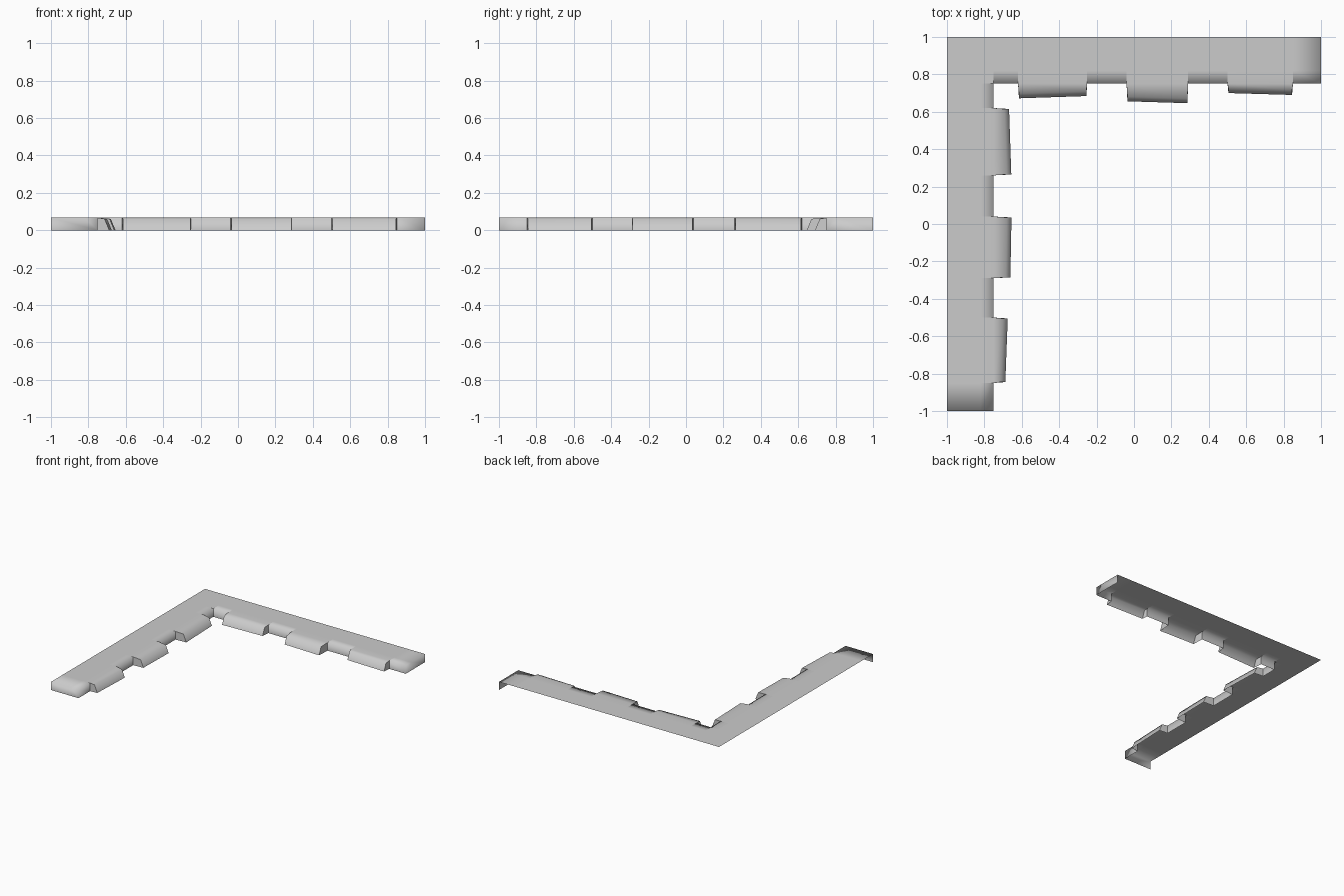
import bpy
import bmesh

cube = bpy.data.objects.get("Cube")
if cube:
    bpy.data.objects.remove(cube)

mat = bpy.data.materials.new("plain_grey")
mat.use_nodes = True
GREY = (0.6, 0.6, 0.6, 1)
mat.diffuse_color = GREY
mat.node_tree.nodes["Principled BSDF"].inputs["Base Color"].default_value = GREY

TOP = 0.067      # height of the trim
INNER = 0.75     # inner wall line
CREST = 0.82     # where the top starts rounding into the wall


class Part:
    """Open shell in arm coordinates: u along the arm, v outwards."""

    def __init__(self, name, mirrored=False):
        self.name, self.mirrored, self.bm = name, mirrored, bmesh.new()

    def vert(self, u, v, z):
        return self.bm.verts.new((-v, -u, z) if self.mirrored else (u, v, z))

    def face(self, verts, smooth=True):
        face = self.bm.faces.new(verts[::-1] if self.mirrored else verts)
        face.smooth = smooth

    def strip(self, left, right):
        a = [self.vert(*p) for p in left]
        b = [self.vert(*p) for p in right]
        for i in range(len(a) - 1):
            self.face([a[i], a[i + 1], b[i + 1], b[i]])
        return a, b

    def finish(self):
        mesh = bpy.data.meshes.new(self.name)
        self.bm.to_mesh(mesh)
        self.bm.free()
        mesh.materials.append(mat)
        bpy.context.collection.objects.link(bpy.data.objects.new(self.name, mesh))


def gap_profile(u):
    return [(u, 1, TOP), (u, CREST, TOP), (u, INNER, TOP), (u, INNER, 0)]


def tab_profile(u, front, inset):
    return [(u, 1, TOP), (u, CREST, TOP), (u, INNER, TOP),
            (u + inset, front + 0.025, 0.061), (u + inset, front, 0)]


def build_tab(name, mirrored, tab):
    u0, u1, front0, front1 = tab
    part = Part(name, mirrored)
    left = tab_profile(u0, front0, 0.005)
    right = tab_profile(u1, front1, -0.005)
    part.strip(left, right)
    # side walls join the tab to the inner wall
    for profile, u, flip in ((left, u0, False), (right, u1, True)):
        side = [profile[2], (u, INNER, 0), profile[4], profile[3]]
        verts = [part.vert(*p) for p in side]
        part.face(verts[::-1] if flip else verts, False)
    part.finish()


def build_arm(name, mirrored, tabs):
    part = Part(name + "_trim", mirrored)
    start = -INNER
    # plain stretches between the tabs
    for i, tab in enumerate(tabs):
        part.strip(gap_profile(start), gap_profile(tab[0]))
        build_tab(f"{name}_tab_{i + 1}", mirrored, tab)
        start = tab[1]
    # closed end of the arm
    _, end = part.strip(gap_profile(start), gap_profile(1))
    part.face(end + [part.vert(1, 1, 0)])
    part.finish()


# Each tab: start, end, front line at the start, front line at the end
build_arm("back", False, [(-0.62, -0.25, 0.672, 0.684),
                          (-0.04, 0.29, 0.656, 0.646),
                          (0.50, 0.85, 0.70, 0.69)])
build_arm("side", True, [(-0.62, -0.26, 0.668, 0.656),
                         (-0.04, 0.29, 0.655, 0.661),
                         (0.50, 0.85, 0.675, 0.688)])

# Flat corner where the arms meet
corner = Part("corner_plate")
corner.strip([(-1, 1, TOP), (-1, INNER, TOP)], [(-INNER, 1, TOP), (-INNER, INNER, TOP)])
corner.finish()
